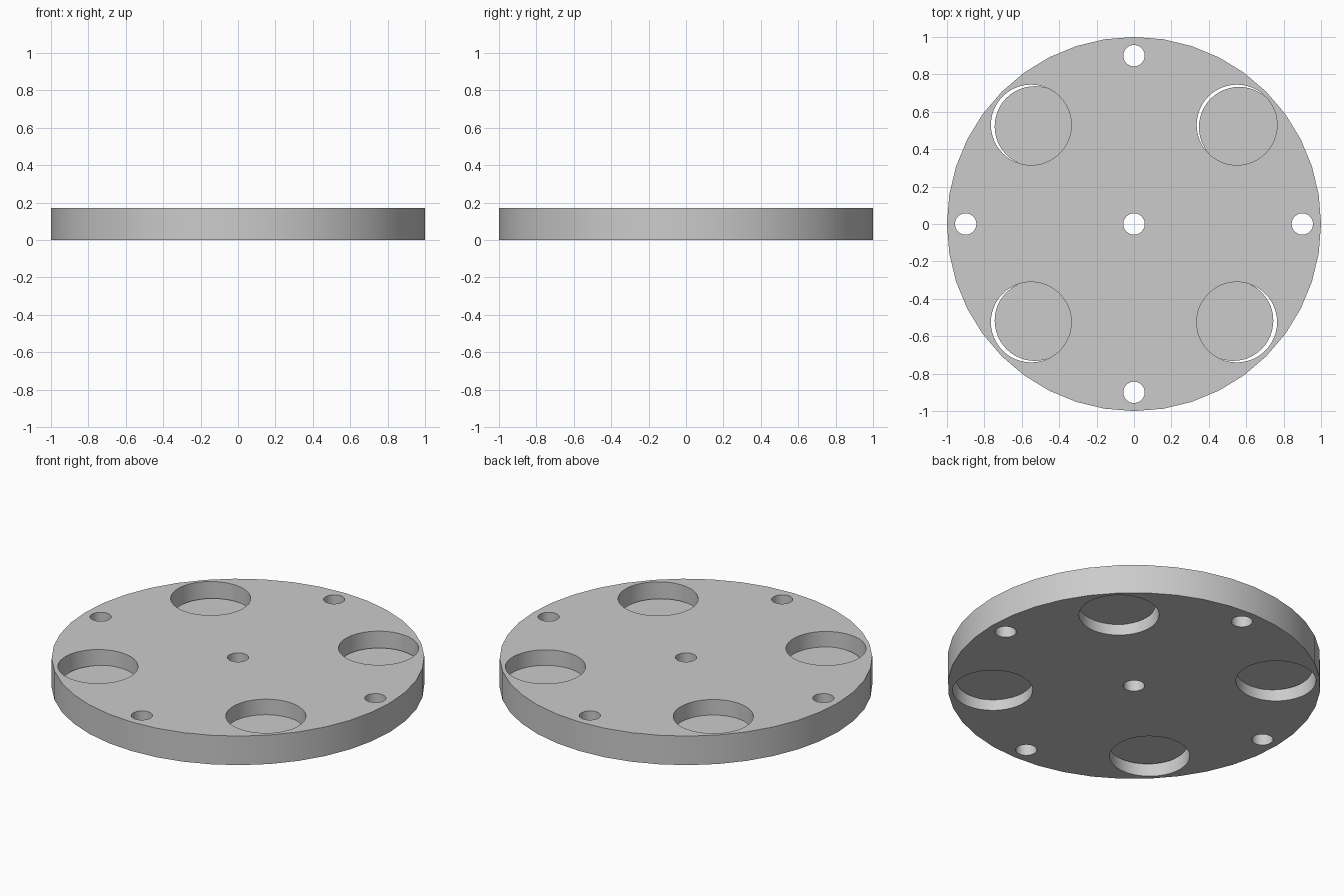
import bpy
import bmesh
from mathutils import Matrix

cube = bpy.data.objects.get("Cube")
if cube:
    bpy.data.objects.remove(cube, do_unlink=True)

THICK = 0.172
POCKET_R = 0.215
HOLE_R = 0.057

grey = bpy.data.materials.new("light_grey")
grey.use_nodes = True
grey.diffuse_color = (0.6, 0.6, 0.6, 1)
grey.node_tree.nodes["Principled BSDF"].inputs["Base Color"].default_value = grey.diffuse_color


def cylinders(name, specs):
    """Make one object from upright cylinders: x, y, low z, high z, radius, sides."""
    bm = bmesh.new()
    for x, y, low, high, radius, sides in specs:
        bmesh.ops.create_cone(
            bm, cap_ends=True, segments=sides, radius1=radius, radius2=radius,
            depth=high - low, matrix=Matrix.Translation((x, y, (low + high) / 2)))
    mesh = bpy.data.meshes.new(name)
    bm.to_mesh(mesh)
    bm.free()
    mesh.materials.append(grey)
    obj = bpy.data.objects.new(name, mesh)
    bpy.context.collection.objects.link(obj)
    return obj


# Main plate
plate = cylinders("plate", [(0, 0, 0, THICK, 1, 40)])

# Five small bolt holes and four large openings, cut right through
bolts = [(0, 0), (0.9, 0), (-0.9, 0), (0, 0.9), (0, -0.9)]
pockets = [(x, y) for x in (-0.55, 0.55) for y in (-0.525, 0.53)]
cuts = [(x, y, -0.1, THICK + 0.1, HOLE_R, 32) for x, y in bolts]
cuts += [(x, y, -0.1, THICK + 0.1, POCKET_R, 48) for x, y in pockets]
cutter = cylinders("hole_cutter", cuts)
cutter.hide_render = True

cut = plate.modifiers.new("holes", "BOOLEAN")
cut.operation = "DIFFERENCE"
cut.solver = "EXACT"
cut.object = cutter
bpy.context.view_layer.objects.active = plate
plate.select_set(True)
bpy.ops.object.modifier_apply(modifier=cut.name)
bpy.data.objects.remove(cutter, do_unlink=True)

# Thin pocket floors, set slightly off centre so a crescent gap stays open
shifts = {
    "front_right": (-0.55, -0.525, 0.02, 0.008),
    "back_right": (-0.55, 0.53, 0.02, -0.008),
    "front_left": (0.55, -0.525, -0.02, 0.008),
    "back_left": (0.55, 0.53, 0.012, -0.012),
}
for side, (x, y, dx, dy) in shifts.items():
    cylinders(side + "_pocket_floor", [(x + dx, y + dy, 0.065, 0.08, POCKET_R, 48)])

# Round the hole walls while keeping rims crisp
bpy.ops.object.shade_smooth_by_angle(angle=0.6)
